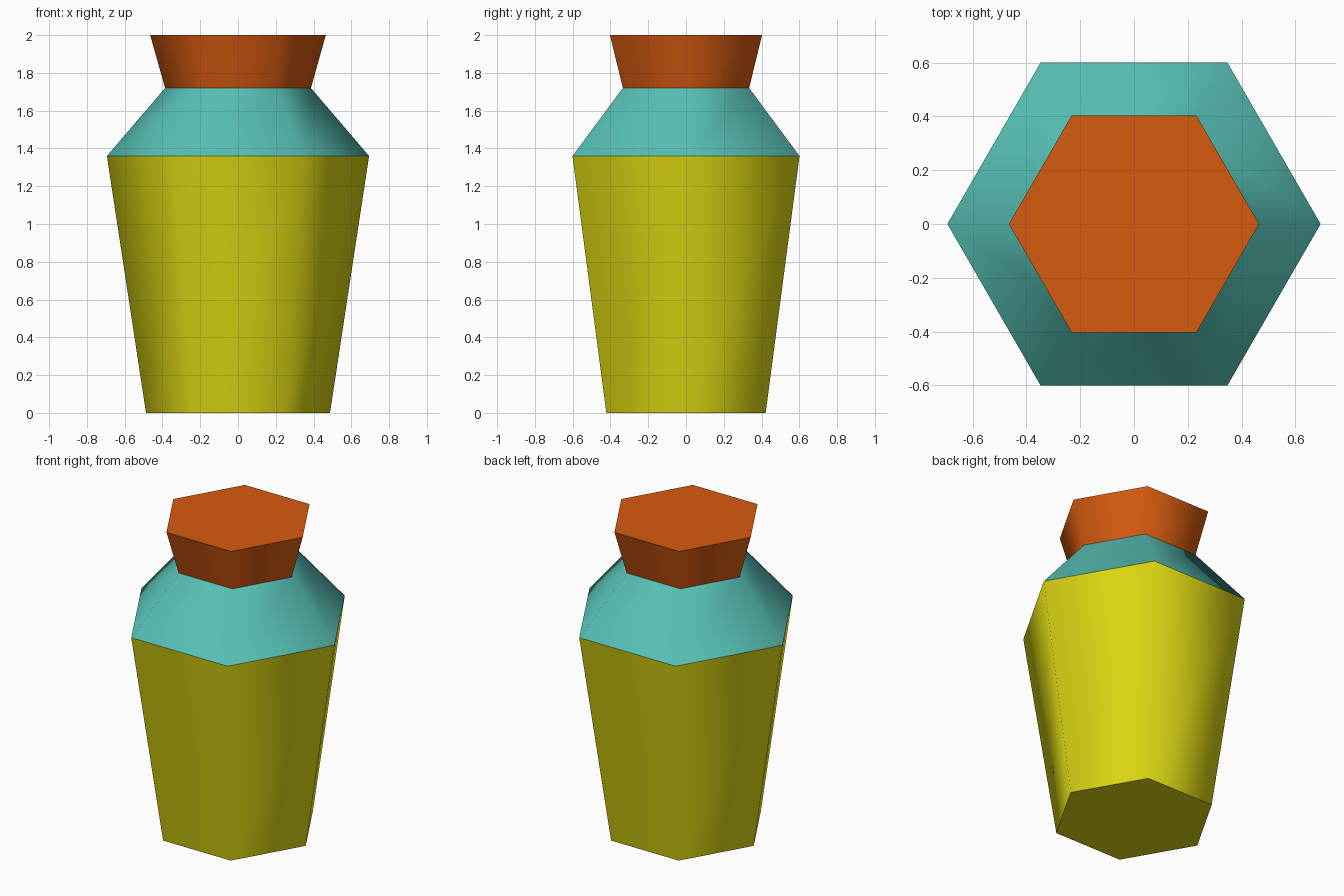
import bpy, bmesh, math

cube = bpy.data.objects.get("Cube")
if cube:
    bpy.data.objects.remove(cube, do_unlink=True)

SIDES = 6


def material(name, color):
    mat = bpy.data.materials.new(name)
    mat.use_nodes = True
    mat.diffuse_color = color
    bsdf = next(n for n in mat.node_tree.nodes if n.type == 'BSDF_PRINCIPLED')
    bsdf.inputs["Base Color"].default_value = color
    return mat


def band(name, lower, upper, mat, cap_bottom=False, cap_top=False):
    """Six-sided tapered band between two (radius, height) rings."""
    bm = bmesh.new()
    rings = []
    for radius, z in (lower, upper):
        angles = [math.tau * i / SIDES for i in range(SIDES)]
        rings.append([bm.verts.new((radius * math.cos(a), radius * math.sin(a), z))
                      for a in angles])
    low, high = rings
    for i in range(SIDES):
        j = (i + 1) % SIDES
        bm.faces.new((low[i], low[j], high[j], high[i]))
    if cap_bottom:
        bm.faces.new(low[::-1])
    if cap_top:
        bm.faces.new(high)
    mesh = bpy.data.meshes.new(name)
    bm.to_mesh(mesh)
    bm.free()
    mesh.materials.append(mat)
    obj = bpy.data.objects.new(name, mesh)
    bpy.context.collection.objects.link(obj)
    # Sides blend smoothly, cap rims stay sharp
    bpy.ops.object.select_all(action='DESELECT')
    obj.select_set(True)
    bpy.context.view_layer.objects.active = obj
    bpy.ops.object.shade_smooth_by_angle(angle=math.radians(65))
    return obj


yellow = material("yellow glaze", (0.72, 0.68, 0.006, 1))
teal = material("teal glaze", (0.095, 0.53, 0.46, 1))
orange = material("orange glaze", (0.68, 0.105, 0.005, 1))

# Ring sizes as (corner radius, height)
foot, widest, throat, lip = (0.487, 0), (0.694, 1.36), (0.386, 1.72), (0.465, 2.0)

band("vase_body", foot, widest, yellow, cap_bottom=True)
band("vase_shoulder", widest, throat, teal)
band("vase_neck", throat, lip, orange, cap_top=True)
